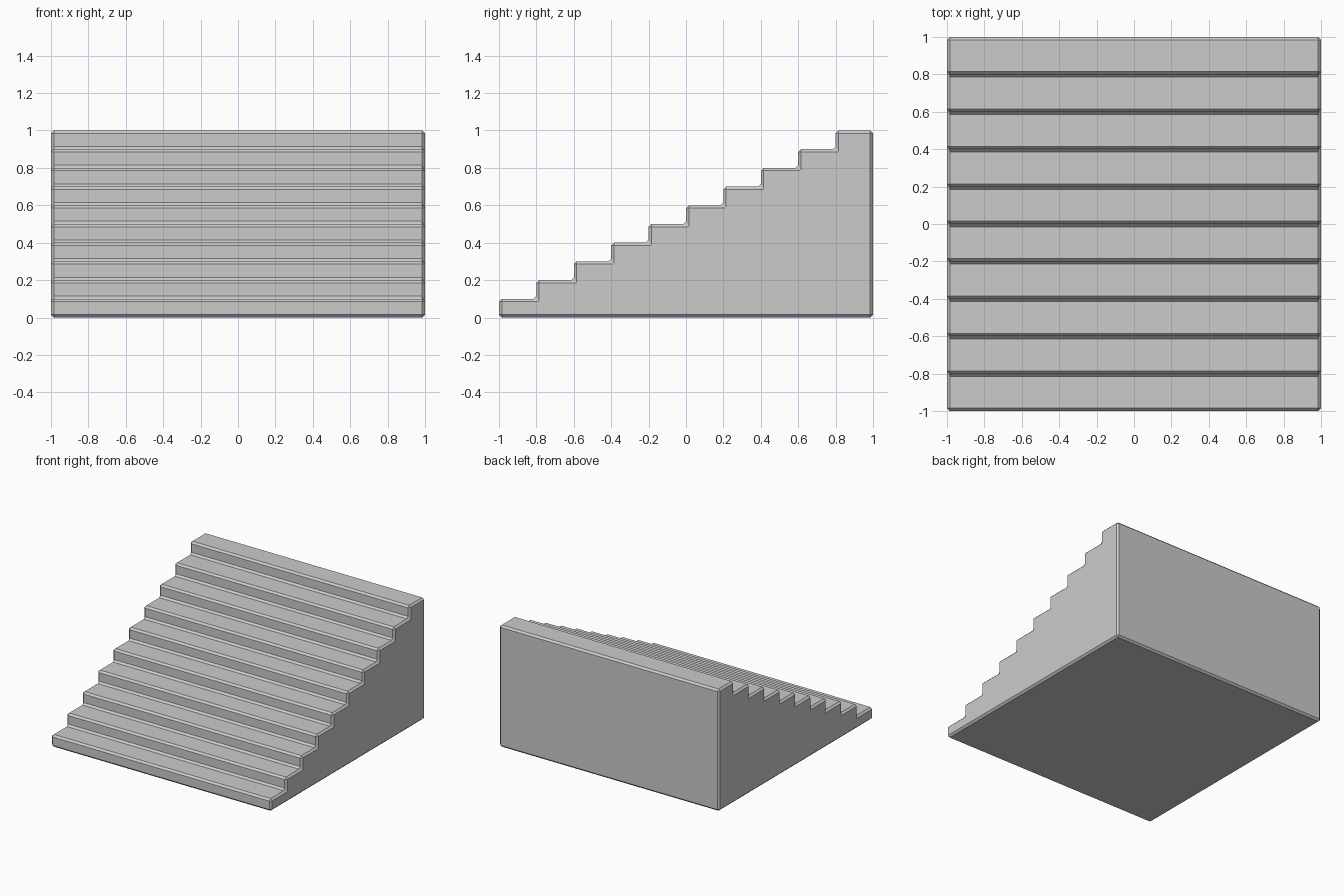
import bpy, bmesh
from mathutils import Vector

if "Cube" in bpy.data.objects:
    bpy.data.objects.remove(bpy.data.objects["Cube"])

STEPS, RUN, RISE = 10, 0.2, 0.1

# Stepped side profile in the y-z plane
profile = [(1.0, 0.0), (1.0, STEPS * RISE)]
for i in reversed(range(STEPS)):
    y = -1.0 + i * RUN
    profile.append((y, (i + 1) * RISE))
    profile.append((y, i * RISE))

# Extrude the profile across the full width
bm = bmesh.new()
side = bm.faces.new([bm.verts.new((-1.0, y, z)) for y, z in profile])
ext = bmesh.ops.extrude_face_region(bm, geom=[side])
moved = [g for g in ext["geom"] if isinstance(g, bmesh.types.BMVert)]
bmesh.ops.translate(bm, verts=moved, vec=Vector((2.0, 0, 0)))
if not any(f.normal.x < -0.9 and f.calc_center_median().x < -0.9 for f in bm.faces):
    bm.faces.new([v for v in side.verts])
bmesh.ops.recalc_face_normals(bm, faces=bm.faces[:])

mesh = bpy.data.meshes.new("staircase")
bm.to_mesh(mesh)
bm.free()
stairs = bpy.data.objects.new("staircase", mesh)
bpy.context.collection.objects.link(stairs)

# Small chamfer on every edge
bevel = stairs.modifiers.new("chamfer", "BEVEL")
bevel.width = 0.015
bevel.segments = 1
bevel.limit_method = 'ANGLE'
